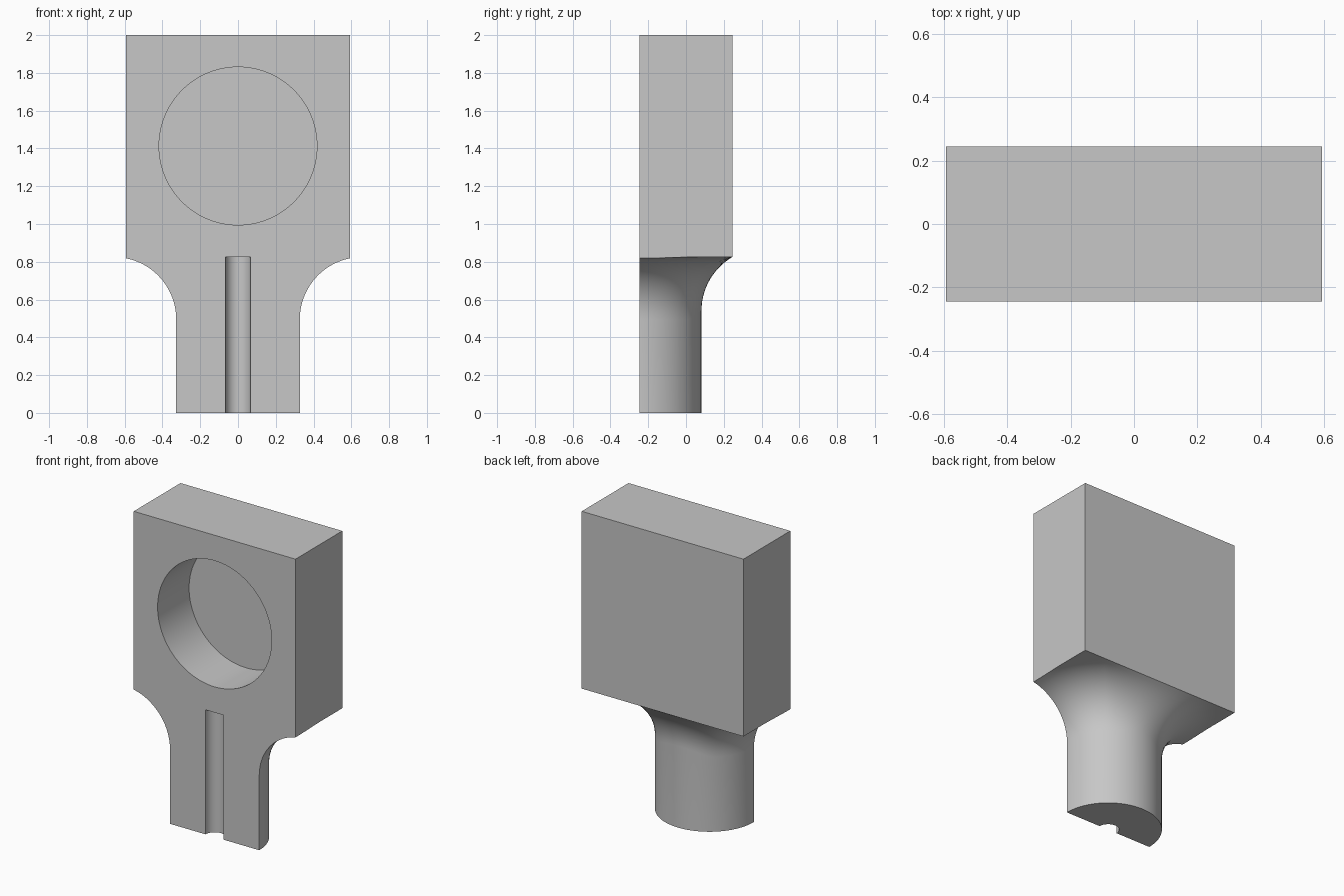
import bpy, bmesh, math
from math import pi, sin, cos, sqrt

cube = bpy.data.objects.get("Cube")
if cube:
    bpy.data.objects.remove(cube, do_unlink=True)

HALF_W, FRONT, DEPTH, TOP = 0.593, -0.245, 0.49, 2.0
NECK_R, FILLET_R, SHOULDER_Z = 0.327, 0.33, 0.825
SEGMENTS, STEPS = 24, 14

grey = bpy.data.materials.new("plain grey")
grey.use_nodes = True
colour = (0.57, 0.57, 0.57, 1)
grey.diffuse_color = colour
grey.node_tree.nodes["Principled BSDF"].inputs["Base Color"].default_value = colour


def column(angle):
    """Points from the neck foot, through the flare, to the head's top edge."""
    to_side = HALF_W / max(abs(cos(angle)), 1e-6)
    to_back = DEPTH / max(sin(angle), 1e-6)
    reach = min(to_side, to_back)
    run = min(reach - NECK_R, FILLET_R)
    sweep = math.acos(1 - run / FILLET_R)
    # The flare keeps its height at the sides and meets the back edge level
    start = SHOULDER_Z - FILLET_R
    if to_back < to_side:
        start = SHOULDER_Z - FILLET_R * sin(sweep)
    profile = [(NECK_R, 0)]
    for i in range(STEPS + 1):
        a = sweep * i / STEPS
        profile.append((NECK_R + FILLET_R * (1 - cos(a)), start + FILLET_R * sin(a)))
    profile += [(reach, profile[-1][1]), (reach, TOP)]
    return [(r * cos(angle), FRONT + r * sin(angle), z) for r, z in profile]


# Head, flare and half-round neck as one solid
corner = math.atan2(DEPTH, HALF_W)
stops = [0, corner, pi - corner, pi]
angles = [a + (b - a) * i / SEGMENTS for a, b in zip(stops, stops[1:]) for i in range(SEGMENTS)]
angles.append(pi)
bm = bmesh.new()
cols = [[bm.verts.new(p) for p in column(a)] for a in angles]
for a, b in zip(cols, cols[1:]):
    for i in range(len(a) - 1):
        bm.faces.new((a[i], b[i], b[i + 1], a[i + 1]))
bm.faces.new([c[0] for c in cols])
bm.faces.new([c[-1] for c in cols])
bm.faces.new(cols[0] + cols[-1][::-1])
bmesh.ops.remove_doubles(bm, verts=bm.verts, dist=1e-5)
bmesh.ops.recalc_face_normals(bm, faces=bm.faces)
mesh = bpy.data.meshes.new("holder_body")
bm.to_mesh(mesh)
bm.free()
body = bpy.data.objects.new("holder_body", mesh)
bpy.context.collection.objects.link(body)
mesh.materials.append(grey)


def cut(name, radius, length, location, tilt=0):
    """Subtract a cylinder from the body."""
    bpy.ops.mesh.primitive_cylinder_add(vertices=96, radius=radius, depth=length,
                                        location=location, rotation=(tilt, 0, 0))
    cutter = bpy.context.object
    cutter.name = name
    cutter.hide_render = True
    cutter.data.materials.append(grey)
    mod = body.modifiers.new(name, 'BOOLEAN')
    mod.operation, mod.solver, mod.object = 'DIFFERENCE', 'EXACT', cutter
    bpy.ops.object.select_all(action='DESELECT')
    body.select_set(True)
    bpy.context.view_layer.objects.active = body
    bpy.ops.object.modifier_apply(modifier=name)
    bpy.data.objects.remove(cutter, do_unlink=True)


# Round blind pocket in the head, half-round groove down the neck
pocket_depth = 0.33
cut("pocket_cutter", 0.418, 2 * pocket_depth, (0, FRONT, 1.413), pi / 2)
cut("groove_cutter", 0.067, 2 * SHOULDER_Z, (0, FRONT, 0))

bpy.ops.object.shade_smooth_by_angle(angle=math.radians(25))
